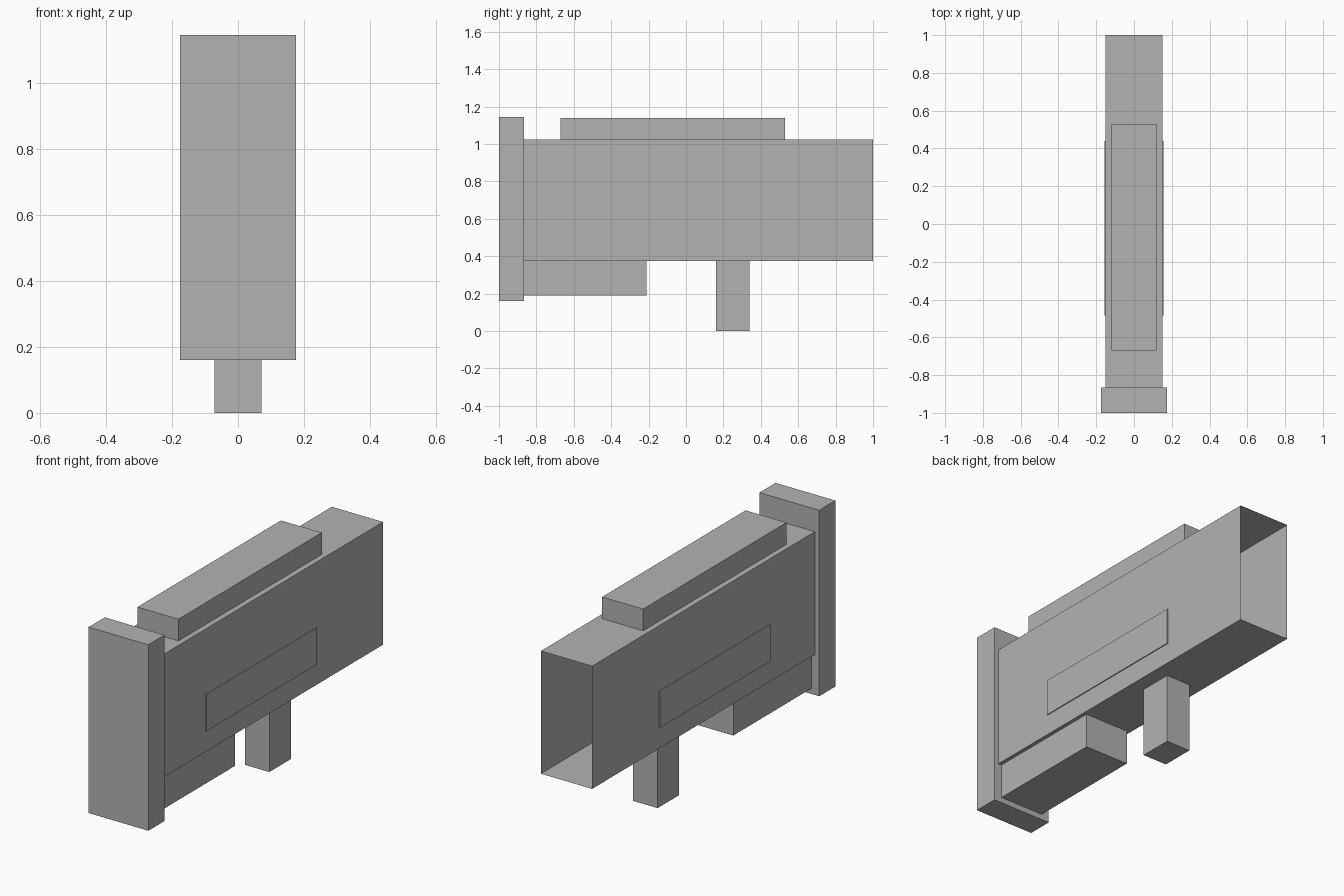
import bpy
import bmesh
from mathutils import Vector

if "Cube" in bpy.data.objects:
    bpy.data.objects.remove(bpy.data.objects["Cube"])

grey = bpy.data.materials.new("plain grey")
grey.diffuse_color = (0.45, 0.45, 0.45, 1)
grey.use_nodes = True
grey.node_tree.nodes["Principled BSDF"].inputs["Base Color"].default_value = grey.diffuse_color


def box(name, half_width, y, z, open_back=False):
    """Box centred on x = 0, spanning the y and z ranges."""
    bm = bmesh.new()
    bmesh.ops.create_cube(bm, size=1)
    size = Vector((2 * half_width, y[1] - y[0], z[1] - z[0]))
    bmesh.ops.scale(bm, vec=size, verts=bm.verts)
    bmesh.ops.translate(bm, vec=(0, sum(y) / 2, sum(z) / 2), verts=bm.verts)
    if open_back:
        bm.normal_update()
        back = [f for f in bm.faces if f.normal.y > 0.9]
        bmesh.ops.delete(bm, geom=back, context='FACES_ONLY')
    mesh = bpy.data.meshes.new(name)
    bm.to_mesh(mesh)
    bm.free()
    mesh.materials.append(grey)
    obj = bpy.data.objects.new(name, mesh)
    bpy.context.collection.objects.link(obj)
    return obj


# Hollow thin-walled body, open at the back
box("body_shell", 0.15, (-0.865, 1.0), (0.375, 1.025), open_back=True)
# Tall plate closing the front
box("front_plate", 0.175, (-1.0, -0.865), (0.16, 1.145))
# Raised block along the top
box("top_block", 0.12, (-0.67, 0.53), (1.025, 1.14))
# Block under the front half
box("lower_block", 0.13, (-0.865, -0.21), (0.19, 0.375))
# Downward post
box("post", 0.0715, (0.16, 0.34), (0.0, 0.375))
# Bar through the body, standing slightly proud of both sides
box("side_bar", 0.155, (-0.485, 0.44), (0.485, 0.68))
